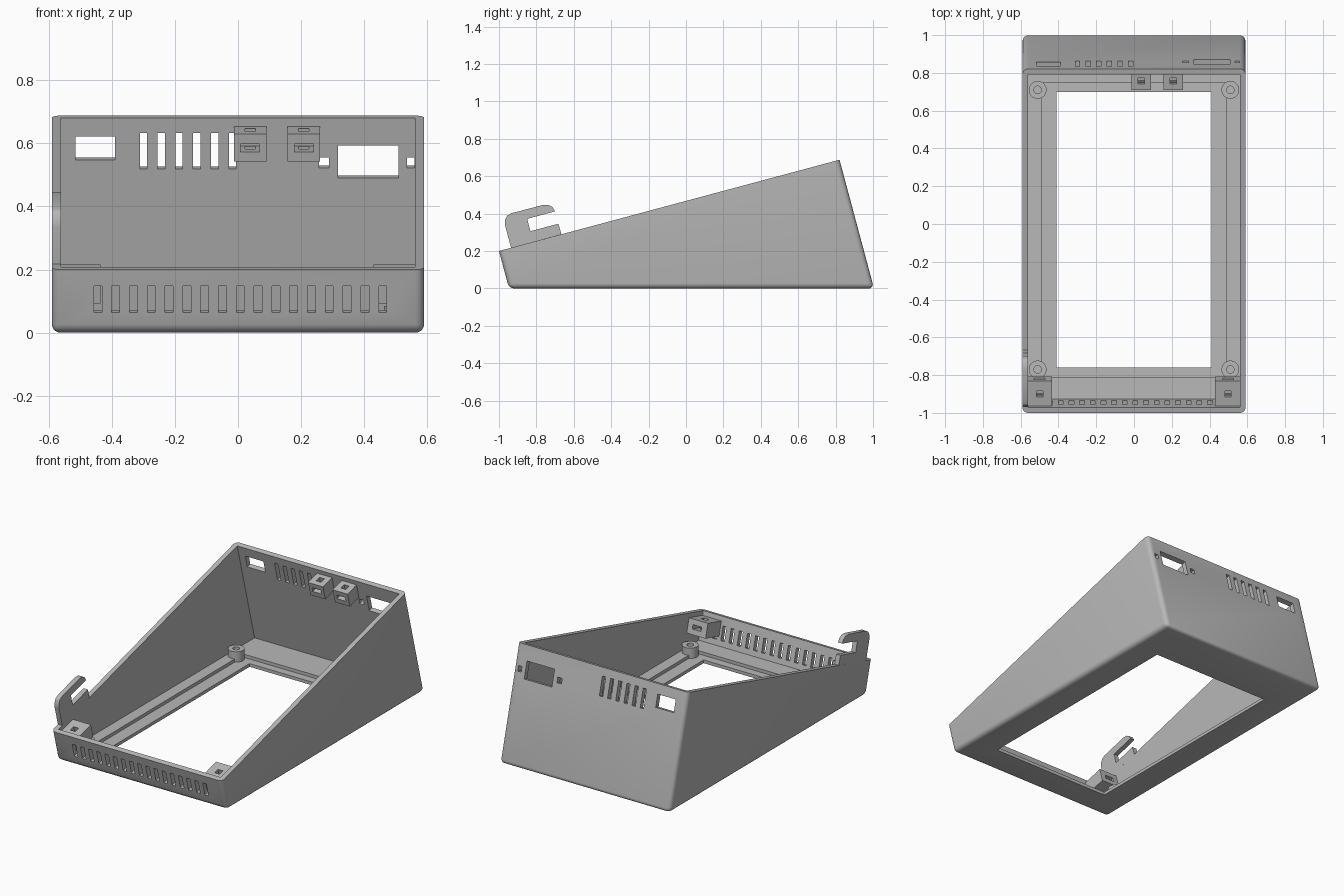
import bpy, bmesh, math
from mathutils import Matrix

if "Cube" in bpy.data.objects:
    bpy.data.objects.remove(bpy.data.objects["Cube"])

TILT = math.radians(15)
C, S = math.cos(TILT), math.sin(TILT)
ROT = Matrix.Rotation(TILT, 4, 'X')      # frame of the sloping rim
A_FRONT, A_BACK, RIM = -0.914, 0.971, 0.452
WALL, FLOOR, HALF = 0.03, 0.04, 0.59

grey = bpy.data.materials.new("plain grey")
grey.diffuse_color = (0.48, 0.48, 0.48, 1)
grey.use_nodes = True
grey.node_tree.nodes["Principled BSDF"].inputs["Base Color"].default_value = grey.diffuse_color


def finish(name, bm):
    bmesh.ops.recalc_face_normals(bm, faces=bm.faces)
    me = bpy.data.meshes.new(name)
    bm.to_mesh(me)
    bm.free()
    me.materials.append(grey)
    ob = bpy.data.objects.new(name, me)
    bpy.context.collection.objects.link(ob)
    return ob


def box(bm, x, y, z, mat=Matrix()):
    """Box from (min, max) ranges, optionally in the tilted frame."""
    m = Matrix.Translation([(r[0] + r[1]) / 2 for r in (x, y, z)])
    m = mat @ m @ Matrix.Diagonal([r[1] - r[0] for r in (x, y, z)] + [1])
    bmesh.ops.create_cube(bm, size=1, matrix=m)


def prism(bm, points, x0, x1):
    """Extrude a (y, z) outline along x."""
    f = bm.faces.new([bm.verts.new((x0, y, z)) for y, z in points])
    ext = bmesh.ops.extrude_face_region(bm, geom=[f])
    for v in ext["geom"]:
        if isinstance(v, bmesh.types.BMVert):
            v.co.x = x1


def cut(ob, bm):
    cutter = finish("cutter", bm)
    cutter.hide_render = True
    mod = ob.modifiers.new("cut", 'BOOLEAN')
    mod.operation, mod.solver, mod.object = 'DIFFERENCE', 'EXACT', cutter
    bpy.context.view_layer.objects.active = ob
    bpy.ops.object.modifier_apply(modifier=mod.name)
    bpy.data.objects.remove(cutter)


def smooth(ob):
    bpy.ops.object.select_all(action='DESELECT')
    ob.select_set(True)
    bpy.context.view_layer.objects.active = ob
    bpy.ops.object.shade_smooth_by_angle(angle=math.radians(30))


def wall_y(a, z):
    return (a - S * z) / C


# Wedge shell with rounded bottom and corner edges
bm = bmesh.new()
prism(bm, [(wall_y(A_FRONT, 0), 0), (wall_y(A_BACK, 0), 0),
           (C * A_BACK - S * RIM, S * A_BACK + C * RIM),
           (C * A_FRONT - S * RIM, S * A_FRONT + C * RIM)], -HALF, HALF)
bm.verts.ensure_lookup_table()
edges = [e for e in bm.edges if any(v.co.z < 0.01 for v in e.verts)]
bmesh.ops.bevel(bm, geom=edges, offset=0.028, segments=5, profile=0.5, affect='EDGES')
shell = finish("shell", bm)

# Hollow inside
bm = bmesh.new()
a0, a1 = A_FRONT + WALL, A_BACK - WALL
prism(bm, [(wall_y(a0, FLOOR), FLOOR), (wall_y(a1, FLOOR), FLOOR),
           (wall_y(a1, 1), 1), (wall_y(a0, 1), 1)], -HALF + WALL, HALF - WALL)
cut(shell, bm)

# Shallow floor recess, then the window through the floor
bm = bmesh.new()
box(bm, (-0.49, 0.49), (-0.81, 0.75), (0.02, 0.1))
cut(shell, bm)
bm = bmesh.new()
box(bm, (-0.41, 0.41), (-0.76, 0.70), (-0.1, 0.1))
cut(shell, bm)

# Front vents and back openings
bm = bmesh.new()
for i in range(17):
    x = -0.444 + i * 0.0564
    box(bm, (x - 0.0125, x + 0.0125), (A_FRONT - 0.05, a0 + 0.02), (0.312, 0.398), ROT)
openings = [(-0.515, -0.39, 0.555, 0.63), (0.317, 0.508, 0.498, 0.60),
            (0.257, 0.288, 0.53, 0.562), (0.535, 0.559, 0.53, 0.562)]
openings += [(-0.311 + i * 0.0564, -0.288 + i * 0.0564, 0.527, 0.64) for i in range(6)]
for x0, x1, z0, z1 in openings:
    box(bm, (x0, x1), (a1 - 0.02, A_BACK + 0.05),
        (1.0353 * z0 - 0.26, 1.0353 * z1 - 0.26), ROT)
cut(shell, bm)
smooth(shell)


# Screw blocks on the walls, each with a nut slot and a screw hole
def screw_block(name, x0, x1, a_wall, a_face):
    bm = bmesh.new()
    box(bm, (x0, x1), sorted((a_wall, a_face)), (0.334, 0.424), ROT)
    ob = finish(name, bm)
    xc, ac = (x0 + x1) / 2, (a_wall + a_face) / 2
    d = math.copysign(0.02, a_face - a_wall)
    bm = bmesh.new()
    box(bm, (xc - 0.03, xc + 0.03), sorted((ac - d, a_face + d)), (0.366, 0.392), ROT)
    cut(ob, bm)
    bm = bmesh.new()
    box(bm, (xc - 0.017, xc + 0.017), (ac - 0.017, ac + 0.017), (0.35, 0.5), ROT)
    cut(ob, bm)


screw_block("back_block_left", -0.013, 0.09, a1 + 0.005, 0.849)
screw_block("back_block_right", 0.157, 0.26, a1 + 0.005, 0.849)
screw_block("front_block_left", -0.565, -0.435, a0 - 0.005, -0.746)
screw_block("front_block_right", 0.43, 0.565, a0 - 0.005, -0.746)

# Ring standoffs on the floor
for sx in (-1, 1):
    for y, end in ((0.71, "back"), (-0.77, "front")):
        side = "right" if sx > 0 else "left"
        pos = Matrix.Translation((sx * 0.51, y, 0.05))
        bm = bmesh.new()
        bmesh.ops.create_cone(bm, cap_ends=True, segments=32, radius1=0.047,
                              radius2=0.047, depth=0.07, matrix=pos)
        boss = finish(f"standoff_{end}_{side}", bm)
        bm = bmesh.new()
        bmesh.ops.create_cone(bm, cap_ends=True, segments=24, radius1=0.02, radius2=0.02,
                              depth=0.07, matrix=pos @ Matrix.Translation((0, 0, 0.02)))
        cut(boss, bm)
        smooth(boss)

# Cable hook standing on the left wall
bm = bmesh.new()
prism(bm, [(-0.935, 0.217), (-0.967, 0.335), (-0.968, 0.365), (-0.957, 0.388),
           (-0.935, 0.402), (-0.765, 0.446), (-0.735, 0.446), (-0.714, 0.435),
           (-0.70, 0.412), (-0.849, 0.372), (-0.832, 0.306), (-0.682, 0.346),
           (-0.666, 0.29)], -HALF, -HALF + WALL)
smooth(finish("cable_hook", bm))
